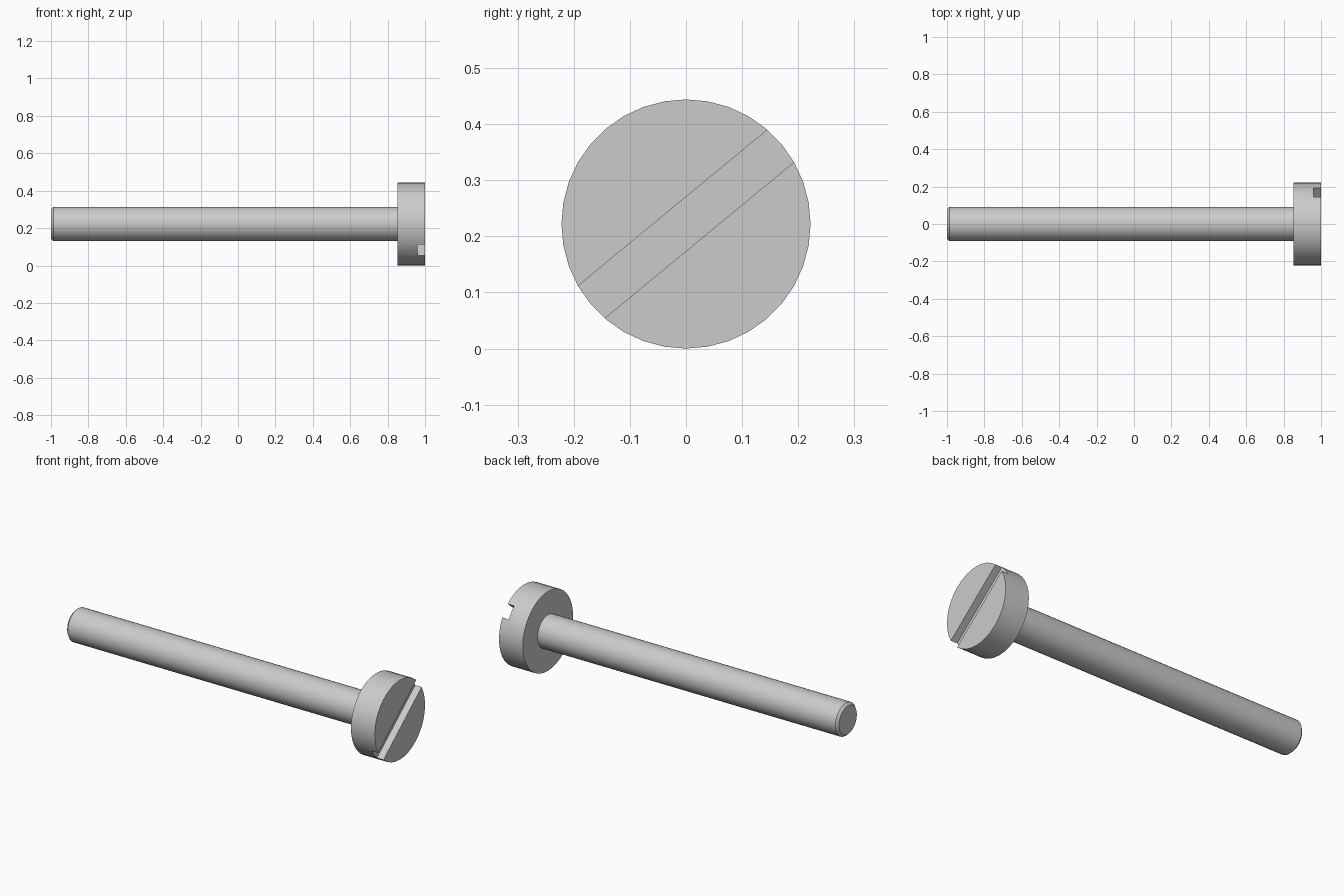
import bpy, bmesh, math
from mathutils import Matrix, Vector

cube = bpy.data.objects.get("Cube")
if cube:
    bpy.data.objects.remove(cube, do_unlink=True)

SIDES = 36
HEAD_R, SHANK_R, CHAMFER = 0.222, 0.092, 0.013
HEAD_X, SLOT_X = 0.853, 0.96
SLOT_W, SLOT_ANGLE = 0.0745, math.radians(39.5)

steel = bpy.data.materials.new("grey steel")
steel.use_nodes = True
colour = (0.6, 0.6, 0.6, 1)
steel.diffuse_color = colour
steel.node_tree.nodes["Principled BSDF"].inputs["Base Color"].default_value = colour


def make_object(name, bm):
    bmesh.ops.recalc_face_normals(bm, faces=bm.faces)
    mesh = bpy.data.meshes.new(name)
    bm.to_mesh(mesh)
    bm.free()
    mesh.materials.append(steel)
    obj = bpy.data.objects.new(name, mesh)
    bpy.context.collection.objects.link(obj)
    obj.location.z = HEAD_R
    return obj


def lathe(name, profile):
    """Revolve (x, radius) points about the x axis and cap both ends."""
    bm = bmesh.new()
    rings = []
    for x, r in profile:
        angles = [2 * math.pi * i / SIDES for i in range(SIDES)]
        rings.append([bm.verts.new((x, r * math.sin(a), r * math.cos(a))) for a in angles])
    for a, b in zip(rings, rings[1:]):
        for i in range(SIDES):
            j = (i + 1) % SIDES
            bm.faces.new((a[i], a[j], b[j], b[i]))
    bm.faces.new(rings[0])
    bm.faces.new(rings[-1])
    return make_object(name, bm)


# Chamfered shank and cylindrical head in one turned body
screw = lathe("screw_body", [
    (-1, SHANK_R - CHAMFER), (-1 + CHAMFER, SHANK_R),
    (HEAD_X, SHANK_R), (HEAD_X, HEAD_R), (1, HEAD_R)])

# Diagonal driver slot cut across the head
bm = bmesh.new()
bmesh.ops.create_cube(bm, size=1)
bmesh.ops.scale(bm, vec=Vector((0.2, 1, SLOT_W)), verts=bm.verts)
bmesh.ops.rotate(bm, matrix=Matrix.Rotation(SLOT_ANGLE, 3, 'X'), verts=bm.verts)
bmesh.ops.translate(bm, vec=Vector((SLOT_X + 0.1, 0, 0)), verts=bm.verts)
cutter = make_object("slot_cutter", bm)
cutter.hide_render = True

cut = screw.modifiers.new("slot", 'BOOLEAN')
cut.operation = 'DIFFERENCE'
cut.solver = 'EXACT'
cut.object = cutter

for obj in bpy.context.selected_objects:
    obj.select_set(False)
screw.select_set(True)
bpy.context.view_layer.objects.active = screw
bpy.ops.object.modifier_apply(modifier=cut.name)
bpy.data.objects.remove(cutter, do_unlink=True)
bpy.ops.object.shade_smooth_by_angle(angle=math.radians(30))
